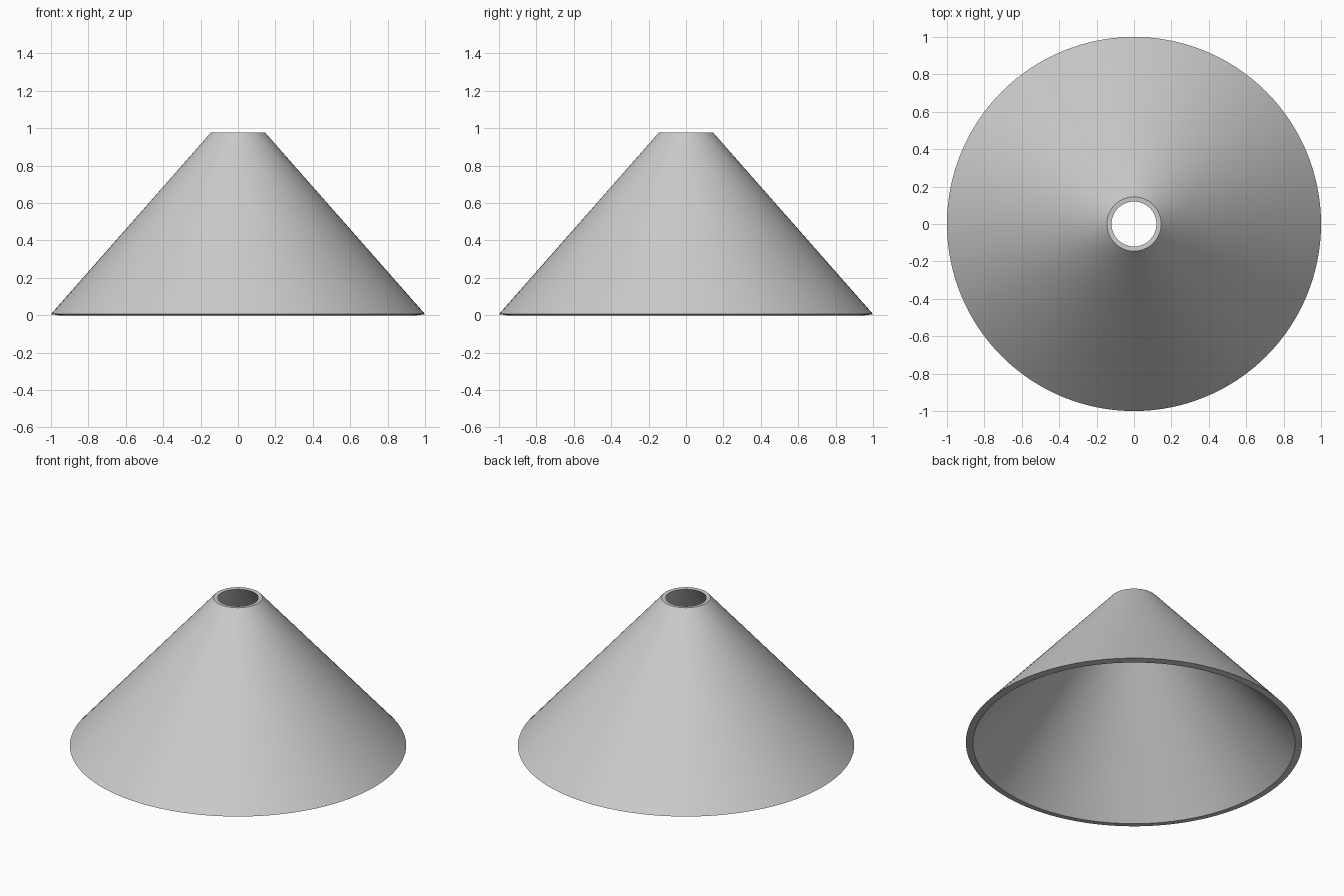
import bpy, bmesh
from math import tau

if "Cube" in bpy.data.objects:
    bpy.data.objects.remove(bpy.data.objects["Cube"])

# Wall cross-section (radius, height): outer foot, outer rim, inner rim, inner foot
profile = [(1.0, 0.006), (0.145, 0.977), (0.12, 0.975), (0.958, 0.0)]

# Hollow cone shade: closed profile spun around z
bm = bmesh.new()
verts = [bm.verts.new((r, 0, z)) for r, z in profile]
edges = [bm.edges.new((verts[i], verts[(i + 1) % 4])) for i in range(4)]
bmesh.ops.spin(bm, geom=verts + edges, cent=(0, 0, 0), axis=(0, 0, 1),
               angle=tau, steps=128)
bmesh.ops.remove_doubles(bm, verts=bm.verts, dist=1e-4)
bmesh.ops.recalc_face_normals(bm, faces=bm.faces)
mesh = bpy.data.meshes.new("cone_shade")
bm.to_mesh(mesh)
bm.free()

shade = bpy.data.objects.new("cone_shade", mesh)
bpy.context.collection.objects.link(shade)
bpy.context.view_layer.objects.active = shade
shade.select_set(True)
bpy.ops.object.shade_smooth_by_angle()
